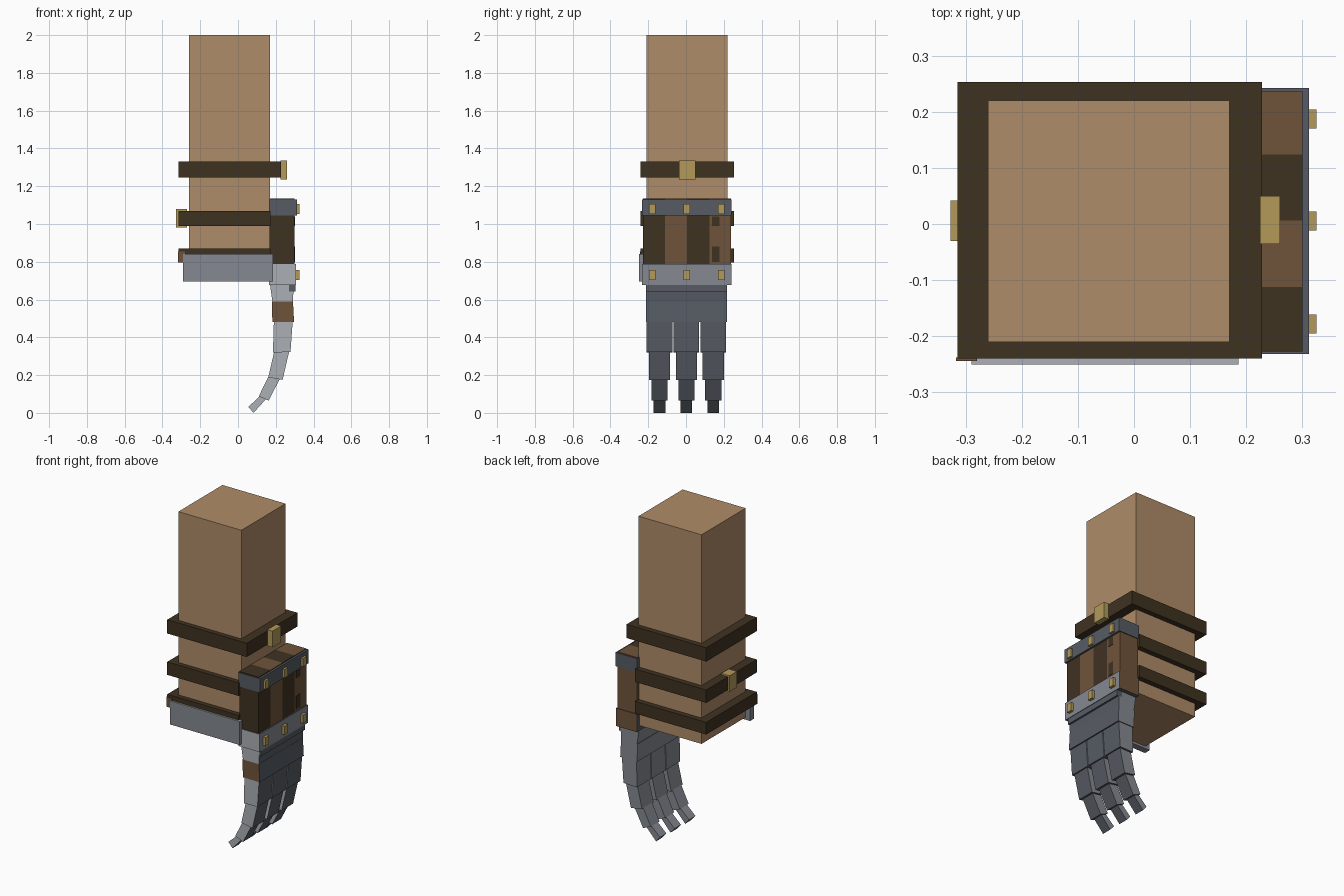
import bpy
import bmesh

cube = bpy.data.objects.get("Cube")
if cube:
    bpy.data.objects.remove(cube, do_unlink=True)


def material(name, hex_code):
    """Flat material from an sRGB hex string, stored as linear values."""
    srgb = [int(hex_code[i:i + 2], 16) / 255 for i in (0, 2, 4)]
    rgba = [((c + 0.055) / 1.055) ** 2.4 for c in srgb] + [1]
    mat = bpy.data.materials.new(name)
    mat.diffuse_color = rgba
    mat.use_nodes = True
    mat.node_tree.nodes["Principled BSDF"].inputs["Base Color"].default_value = rgba
    return mat


tan = material("tan_skin", "af8c68")
dark = material("dark_leather", "3f3221")
brown = material("brown_leather", "70543a")
brass = material("brass", "b39a5a")
light = material("light_steel", "abb0b5")
mid = material("mid_steel", "858990")
deep = material("dark_steel", "575c64")


def prism(name, profile, y0, y1, mat, sides=None):
    """Extrude an x-z profile along y; sides maps directions to other materials."""
    bm = bmesh.new()
    face = bm.faces.new([bm.verts.new((x, y0, z)) for x, z in profile])
    new = bmesh.ops.extrude_face_region(bm, geom=[face])["geom"]
    moved = [v for v in new if isinstance(v, bmesh.types.BMVert)]
    bmesh.ops.translate(bm, vec=(0, y1 - y0, 0), verts=moved)
    bmesh.ops.recalc_face_normals(bm, faces=bm.faces[:])
    bm.normal_update()
    sides = sides or {}
    mats = [mat] + list(dict.fromkeys(sides.values()))
    for f in bm.faces:
        axis = max(range(3), key=lambda i: abs(f.normal[i]))
        key = ("+" if f.normal[axis] > 0 else "-") + "xyz"[axis]
        f.material_index = mats.index(sides.get(key, mat))
    mesh = bpy.data.meshes.new(name)
    bm.to_mesh(mesh)
    bm.free()
    for m in mats:
        mesh.materials.append(m)
    obj = bpy.data.objects.new(name, mesh)
    bpy.context.collection.objects.link(obj)
    return obj


def box(name, x, y, z, mat, sides=None):
    profile = [(x[0], z[0]), (x[1], z[0]), (x[1], z[1]), (x[0], z[1])]
    return prism(name, profile, y[0], y[1], mat, sides)


# Forearm
box("forearm", (-0.26, 0.17), (-0.21, 0.22), (0.71, 2), tan)

# Straps and buckles
strap_y = (-0.24, 0.253)
box("upper_strap", (-0.315, 0.228), strap_y, (1.245, 1.33), dark)
box("middle_strap", (-0.315, 0.172), strap_y, (0.99, 1.07), dark)
box("lower_strap", (-0.315, 0.172), strap_y, (0.795, 0.87), dark)
box("strap_end", (-0.317, -0.28), (-0.244, -0.238), (0.795, 0.855), brown)
box("upper_buckle", (0.225, 0.26), (-0.036, 0.05), (1.235, 1.335), brass)
box("middle_buckle", (-0.327, -0.27), (-0.03, 0.042), (0.982, 1.08), brass)

# Steel plate on the front of the wrist
box("wrist_plate", (-0.29, 0.186), (-0.25, -0.21), (0.695, 0.84), mid, {"+z": light})

# Cuff made of four leather strips
edges = [-0.227, -0.112, 0.006, 0.124, 0.237]
for i in range(4):
    box(f"cuff_strip_{i + 1}", (0.168, 0.3), (edges[i], edges[i + 1]),
        (0.78, 1.135), (dark, brown)[i % 2])
for i, z in enumerate([(0.8, 0.88), (0.99, 1.04)]):
    box(f"cuff_patch_{i + 1}", (0.297, 0.302), (0.137, 0.177), z, dark)

# Steel bands with studs
band_y = (-0.232, 0.242)
box("upper_band", (0.165, 0.312), band_y, (1.045, 1.13), deep)
box("lower_band", (0.165, 0.308), band_y, (0.677, 0.787), deep,
    {"+x": mid, "-y": light, "+y": brown})
for row, z in (("upper", 1.08), ("lower", 0.73)):
    for i, y in enumerate((-0.178, 0.005, 0.187)):
        box(f"{row}_stud_{i + 1}", (0.3, 0.325), (y - 0.017, y + 0.017),
            (z - 0.026, z + 0.026), brass)

# Hand back, with a leather patch on its front edge
steel = {"-y": light, "+y": mid, "-x": mid}
hand_y = (-0.212, 0.217)
box("knuckle_guard", (0.27, 0.305), hand_y, (0.642, 0.69), deep)
prism("upper_hand", [(0.182, 0.59), (0.29, 0.59), (0.297, 0.69), (0.168, 0.69)],
      *hand_y, deep, steel)
prism("lower_hand", [(0.182, 0.48), (0.297, 0.48), (0.291, 0.59), (0.179, 0.59)],
      *hand_y, deep, {**steel, "-y": brown})

# Three curling fingers: half width and x-z profile of each segment
segments = [
    ("base", 0.068, [(0.185, 0.32), (0.278, 0.322), (0.29, 0.49), (0.19, 0.49)]),
    ("middle", 0.056, [(0.16, 0.188), (0.236, 0.175), (0.272, 0.33), (0.193, 0.33)]),
    ("end", 0.043, [(0.11, 0.088), (0.162, 0.065), (0.224, 0.185), (0.165, 0.2)]),
    ("tip", 0.031, [(0.055, 0.032), (0.082, 0), (0.15, 0.075), (0.12, 0.093)]),
]
for i, y in enumerate((-0.14, 0.002, 0.144)):
    for part, half, profile in segments:
        prism(f"finger_{i + 1}_{part}", profile, y - half, y + half, deep,
              {**steel, "-z": mid if part == "tip" else deep, "+z": mid})
